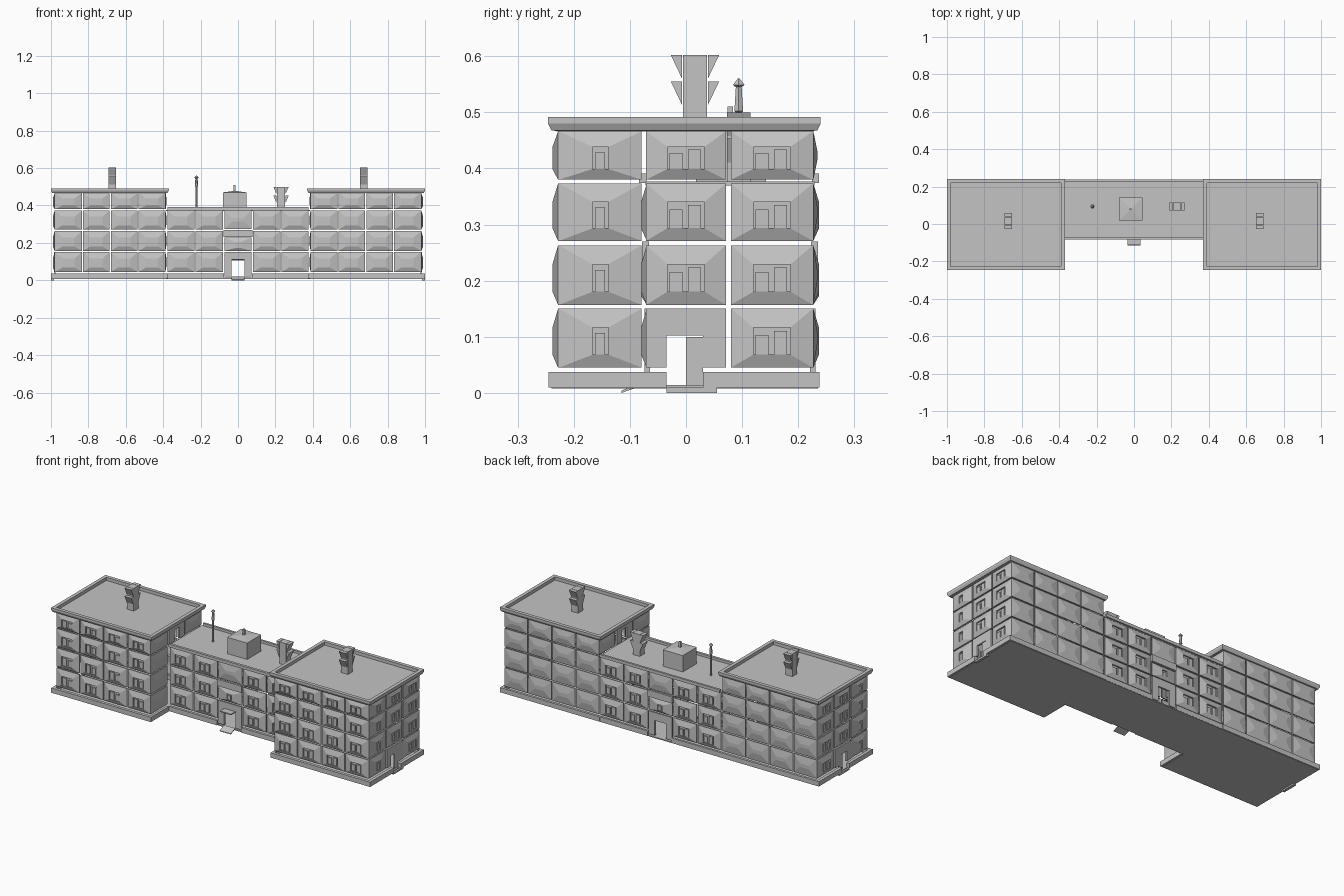
import bpy, bmesh, math
from mathutils import Vector

if "Cube" in bpy.data.objects:
    bpy.data.objects.remove(bpy.data.objects["Cube"])

grey = bpy.data.materials.new("concrete grey")
grey.diffuse_color = (0.55, 0.55, 0.55, 1)
grey.use_nodes = True
grey.node_tree.nodes["Principled BSDF"].inputs["Base Color"].default_value = grey.diffuse_color


def finish(bm, name, mirror=False):
    me = bpy.data.meshes.new(name)
    bm.to_mesh(me)
    bm.free()
    ob = bpy.data.objects.new(name, me)
    bpy.context.collection.objects.link(ob)
    me.materials.append(grey)
    if mirror:
        ob.modifiers.new("mirror", 'MIRROR').use_axis[0] = True
    return ob


def add_box(bm, x0, x1, y0, y1, z0, z1):
    v = [bm.verts.new((x, y, z)) for z in (z0, z1)
         for x, y in ((x0, y0), (x1, y0), (x1, y1), (x0, y1))]
    bm.faces.new(v[3::-1])
    bm.faces.new(v[4:])
    for i in range(4):
        j = (i + 1) % 4
        bm.faces.new((v[i], v[j], v[j + 4], v[i + 4]))


def boxes(name, items, mirror=False):
    bm = bmesh.new()
    for b in items:
        add_box(bm, *b)
    return finish(bm, name, mirror)


def loft(bm, rings, cap0=False, cap1=False, close=False):
    vs = [[bm.verts.new(p) for p in r] for r in rings]
    pairs = list(zip(vs, vs[1:])) + ([(vs[-1], vs[0])] if close else [])
    for a, b in pairs:
        n = len(a)
        for i in range(n):
            j = (i + 1) % n
            bm.faces.new((a[i], a[j], b[j], b[i]))
    if cap0:
        bm.faces.new(vs[0][::-1])
    if cap1:
        bm.faces.new(vs[-1])


class Wall:
    """Wall plane: point = origin + u*a + z + outward normal*d."""
    def __init__(self, origin, u):
        self.bm = bmesh.new()
        self.o, self.u = Vector(origin), Vector(u)
        self.n = self.u.cross(Vector((0, 0, 1)))

    def rect(self, a0, a1, z0, z1, d):
        return [self.o + self.u * a + self.n * d + Vector((0, 0, z))
                for a, z in ((a0, z0), (a1, z0), (a1, z1), (a0, z1))]

    def block(self, a0, a1, z0, z1, d0, d1):
        loft(self.bm, [self.rect(a0, a1, z0, z1, d0), self.rect(a0, a1, z0, z1, d1)], True, True)

    def panel(self, a0, a1, z0, z1, kind):
        c, h = (a0 + a1) / 2, z1 - z0
        rings = [self.rect(a0, a1, z0, z1, -0.006), self.rect(a0, a1, z0, z1, 0)]
        if kind == 'blank':
            rings.append(self.rect(c - .03, c + .03, z0 + h * .4, z0 + h * .6, .007))
            loft(self.bm, rings, False, True)
            return
        w = 0.014 if kind == 'narrow' else 0.033
        b, t = z0 + h * .22, z0 + h * .68
        rings += [self.rect(c - w, c + w, b, t, .010), self.rect(c - w, c + w, b, t, .002)]
        loft(self.bm, rings, False, True)
        # window casements
        if kind == 'narrow':
            self.block(c - .010, c + .008, b, t - .01, .002, .008)
        else:
            self.block(c - .029, c - .006, b, b + (t - b) * .72, .002, .008)
            self.block(c + .004, c + .027, b, b + (t - b) * .88, .002, .009)

    def doorway(self, a0, a1, z0, z1, h0, h1, head):
        # jambs and lintel round an open door
        self.block(a0, h0, z0, z1, -.006, .004)
        self.block(h1, a1, z0, z1, -.006, .004)
        self.block(h0, h1, head, z1, -.006, .004)


ROWS = [(.045, .150), (.157, .263), (.271, .373), (.380, .466)]
YC = [(-.226, -.079), (-.071, .071), (.080, .226)]

# ---- wings (right one built, mirrored) ----
cols = [(.388 + i * .149, .388 + i * .149 + .143) for i in range(4)]
w = Wall((0, -.228, 0), (1, 0, 0))
for r in ROWS:
    for c in cols:
        w.panel(*c, *r, 'window')
finish(w.bm, "wing_front_wall", True)

w = Wall((0, .227, 0), (-1, 0, 0))
for r in ROWS:
    for a, b in cols:
        w.panel(-b, -a, *r, 'blank')
finish(w.bm, "wing_back_wall", True)

w = Wall((.980, 0, 0), (0, 1, 0))
for k, r in enumerate(ROWS):
    for i, c in enumerate(YC):
        if k == 0 and i == 1:
            w.doorway(*c, *r, -.035, .03, .102)
        else:
            w.panel(*c, *r, 'narrow' if i == 0 else 'window')
w.block(0, .03, .012, .10, -.004, .002)          # half-closed door leaf
finish(w.bm, "wing_end_wall", True)

w = Wall((.388, 0, 0), (0, -1, 0))
for k, r in enumerate(ROWS):
    w.panel(.079, .226, *r, 'blank')
    if k == 3:
        w.doorway(-.071, .071, *r, -.025, .02, .445)
        w.panel(-.226, -.080, *r, 'blank')
finish(w.bm, "wing_inner_wall", True)


def frame(x0, x1, y0, y1, o, z):
    return [(x0 - o, y0 - o, z), (x1 + o, y0 - o, z), (x1 + o, y1 + o, z), (x0 - o, y1 + o, z)]


# cornice and parapet swept round each wing roof
bm = bmesh.new()
prof = [(-.004, .466), (.009, .468), (.015, .480), (.015, .492), (-.005, .492), (-.005, .474)]
loft(bm, [frame(.385, .985, -.231, .225, o, z) for o, z in prof], close=True)
finish(bm, "wing_parapet", True)
boxes("wing_roof", [(.38, .985, -.231, .227, .466, .474)], True)

# ---- centre block ----
mid = [(-.378, -.233), (-.226, -.080), (-.073, .073), (.080, .226), (.233, .378)]
for name, o, u in (("centre_front_wall", (0, -.070, 0), (1, 0, 0)),
                   ("centre_back_wall", (0, .227, 0), (-1, 0, 0))):
    w = Wall(o, u)
    for k, r in enumerate(ROWS[:3]):
        for i, c in enumerate(mid):
            if i != 2:
                w.panel(*c, *r, 'window')
            elif k == 0:
                w.doorway(*c, .02, r[1], -.035, .035, .105)
            elif k == 1:
                w.panel(c[0], c[1], r[0], .228, 'narrow')
            else:
                w.panel(c[0], c[1], .275, r[1], 'blank')
    w.block(-.077, .077, .232, .270, -.004, .008)   # band over stair window
    finish(w.bm, name)

boxes("centre_roof", [(-.385, .385, -.072, .229, .370, .377)])
boxes("centre_parapet", [(-.377, .377, -.084, -.070, .374, .391),
                         (-.377, .377, .225, .237, .374, .391)])

# ---- floor, plinth, steps ----
boxes("floor_slab", [(-.385, .385, -.075, .235, .008, .014)])
boxes("wing_floor_slab", [(.385, .99, -.24, .235, .008, .014)], True)
boxes("plinth", [
    (.375, 1.0, -.245, -.228, .010, .037), (.375, 1.0, .224, .238, .010, .037),
    (.982, 1.0, -.228, -.035, .010, .037), (.982, 1.0, .03, .224, .010, .037),
    (.375, .390, -.228, -.082, .010, .037), (.075, .376, -.082, -.068, .010, .037),
    (.075, .376, .224, .236, .010, .037)], True)
boxes("end_step", [(.985, 1.0, -.035, .055, .0, .010)], True)

# front entrance: ramp and canopy
bm = bmesh.new()
loft(bm, [[(x, -.075, .014), (x, -.115, .0), (x, -.115, .004), (x, -.075, .020)]
          for x in (-.035, .035)], True, True)
finish(bm, "entrance_ramp")
boxes("entrance_canopy", [(-.035, .035, -.112, -.07, .108, .114)])


# ---- roof details ----
def vent(name, cx, cy, z0, z1, along, half, mirror=False):
    """Shaft with two tiers of flared hoods on two opposite sides."""
    bm = bmesh.new()
    hw = .021
    add_box(bm, cx - hw, cx + hw, cy - hw, cy + hw, z0, z1)
    for top in (z1, z1 - .047):
        for s in (-1, 1):
            tri = [(s * (hw + .002), top - .042), (s * half, top), (s * (hw + .002), top)]
            ring = lambda e: [((cx + p, cy + e, z) if along == 'x' else (cx + e, cy + p, z))
                              for p, z in tri]
            loft(bm, [ring(-hw), ring(hw)], True, True)
    bmesh.ops.recalc_face_normals(bm, faces=bm.faces)
    finish(bm, name, mirror)


vent("wing_chimney", .672, .016, .472, .602, 'y', .043, True)
vent("centre_chimney", .230, .094, .376, .500, 'x', .041)

# roof hut with a low hipped top and finial
bm = bmesh.new()
hut = (-.080, .045, .018, .143)
loft(bm, [frame(*hut, 0, .376), frame(*hut, 0, .470), frame(-.02, -.015, .078, .083, 0, .478)],
     False, True)
finish(bm, "roof_hut")
boxes("hut_finial", [(-.023, -.013, .074, .084, .476, .510)])

# vent pipe with cap
bm = bmesh.new()
pipe = [(.006, .376), (.006, .500), (.009, .502), (.006, .545), (.012, .549), (.002, .560)]
loft(bm, [[(-.222 + r * math.cos(i * math.pi / 3), .094 + r * math.sin(i * math.pi / 3), z)
           for i in range(6)] for r, z in pipe], True, True)
finish(bm, "vent_pipe")
